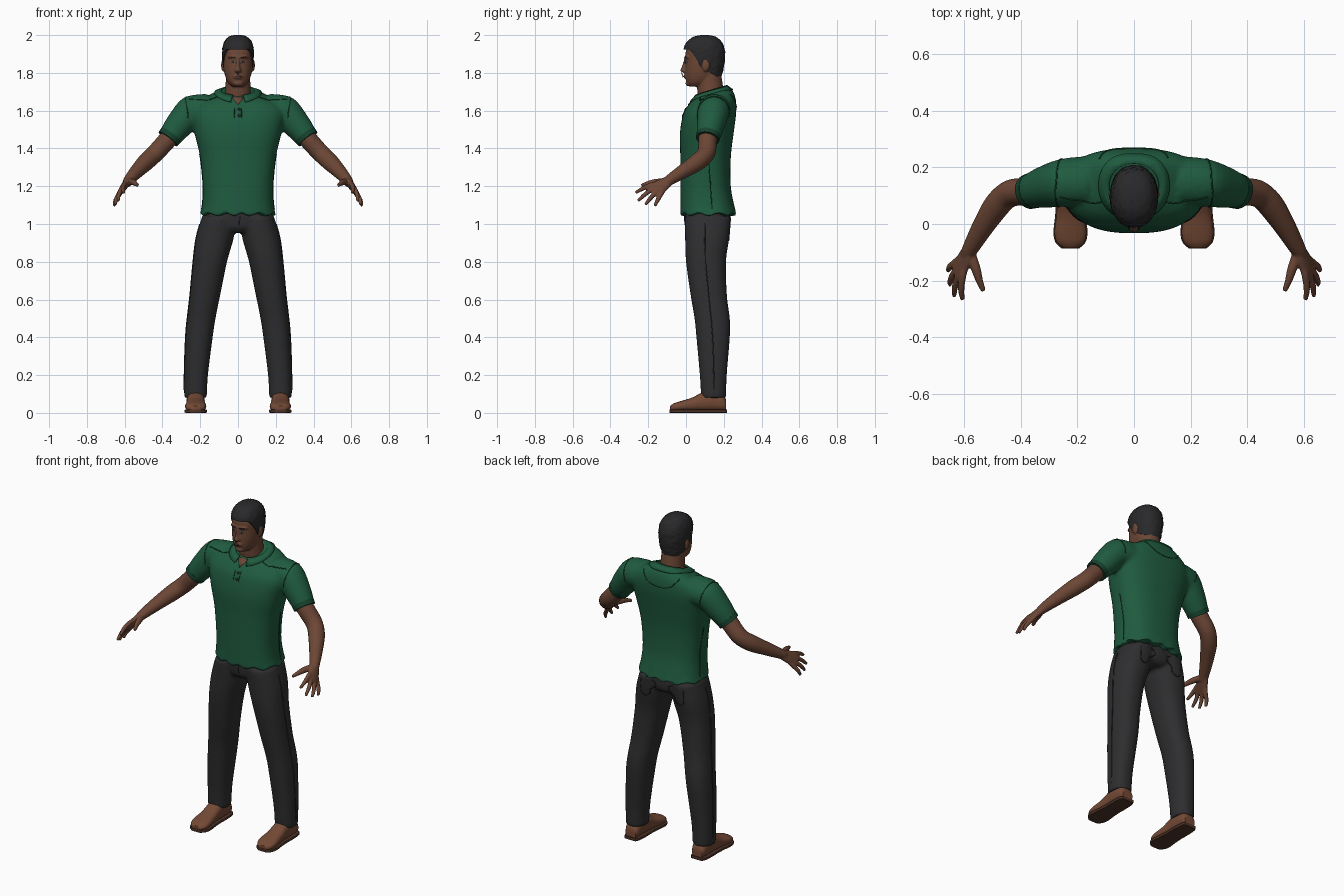
import bpy, bmesh, math, random
from math import sin, cos, pi
from mathutils import Vector, Matrix
from mathutils.bvhtree import BVHTree

random.seed(4)
if "Cube" in bpy.data.objects:
    bpy.data.objects.remove(bpy.data.objects["Cube"])


def material(name, *rgb):
    mat = bpy.data.materials.new(name)
    mat.use_nodes = True
    mat.diffuse_color = (*rgb, 1)
    mat.node_tree.nodes["Principled BSDF"].inputs["Base Color"].default_value = (*rgb, 1)
    return mat


skin = material("brown skin", .15, .062, .036)
lip = material("dark lip", .09, .035, .026)
green = material("green cotton", .014, .105, .05)
dark_green = material("dark green trim", .008, .055, .027)
charcoal = material("charcoal denim", .027, .027, .029)
black = material("black hair", .022, .022, .024)
leather = material("tan leather", .175, .068, .036)
sole_brown = material("dark brown sole", .075, .032, .02)
eye_grey = material("eye white", .3, .28, .26)


def blend(a, b, c, d, t):
    return b + .5 * t * (c - a + t * (2 * a - 5 * b + 4 * c - d + t * (3 * (b - c) + d - a)))


def loft(bm, rings, power=2, seg=32, steps=5):
    """Skin smoothly interpolated rings, each a (centre, u axis, v axis)."""
    last, full = len(rings) - 1, []
    for i in range(last):
        near = [rings[min(max(i + k, 0), last)] for k in (-1, 0, 1, 2)]
        for k in range(steps):
            full.append([blend(*[r[j] for r in near], k / steps) for j in range(3)])
    full.append(rings[last])
    rows = []
    for centre, u, v in full:
        row = []
        for k in range(seg):
            c, s = cos(2 * pi * k / seg), sin(2 * pi * k / seg)
            c, s = [math.copysign(abs(w) ** (2 / power), w) for w in (c, s)]
            row.append(bm.verts.new(centre + u * c + v * s))
        rows.append(row)
    for low, high in zip(rows, rows[1:]):
        for k in range(seg):
            n = (k + 1) % seg
            bm.faces.new((low[k], low[n], high[n], high[k]))
    bm.faces.new(rows[0][::-1])
    bm.faces.new(rows[-1])


def level(z, half, front, back, x=0, tilt=0):
    return (Vector((x, (front + back) / 2, z)), Vector((half, 0, 0)),
            Vector((0, (back - front) / 2, tilt)))


def upright(x, y, half, low, high):
    return (Vector((x, y, (low + high) / 2)), Vector((half, 0, 0)),
            Vector((0, 0, (high - low) / 2)))


def tube(bm, points, radii, seg=20, steps=4):
    rings, last = [], len(points) - 1
    for i, p in enumerate(points):
        turn = (points[min(i + 1, last)] - points[max(i - 1, 0)]).to_track_quat('Z', 'Y')
        rings.append((p, turn @ Vector((radii[i], 0, 0)), turn @ Vector((0, radii[i], 0))))
    loft(bm, rings, seg=seg, steps=steps)


def path(side, *points):
    return [Vector((side * x, y, z)) for x, y, z in points]


def ball(bm, centre, size):
    bmesh.ops.create_uvsphere(bm, u_segments=20, v_segments=12, radius=1,
                              matrix=Matrix.LocRotScale(Vector(centre), None, Vector(size)))


def finish(bm, name, mat, voxel=0):
    """Make an object; a voxel size fuses its overlapping volumes softly."""
    bmesh.ops.recalc_face_normals(bm, faces=bm.faces)
    mesh = bpy.data.meshes.new(name)
    bm.to_mesh(mesh)
    bm.free()
    ob = bpy.data.objects.new(name, mesh)
    bpy.context.collection.objects.link(ob)
    if voxel:
        fuse = ob.modifiers.new("fuse", 'REMESH')
        fuse.mode, fuse.voxel_size = 'VOXEL', voxel
        soften = ob.modifiers.new("soften", 'SMOOTH')
        soften.factor, soften.iterations = .5, 5
        graph = bpy.context.evaluated_depsgraph_get()
        mesh = bpy.data.meshes.new_from_object(ob.evaluated_get(graph))
        ob.modifiers.clear()
        ob.data = mesh
    mesh.materials.clear()
    mesh.materials.append(mat)
    mesh.shade_smooth()
    mesh.set_sharp_from_angle(angle=math.radians(50))
    return ob


def surface(ob):
    bm = bmesh.new()
    bm.from_mesh(ob.data)
    return BVHTree.FromBMesh(bm)


def stick(tree, p, lift):
    spot, normal, _, _ = tree.find_nearest(Vector(p))
    return spot + normal * lift


def patch(name, tree, outline, mat, lift=.003):
    bm = bmesh.new()
    rim = [bm.verts.new(stick(tree, p, lift)) for p in outline]
    hub = bm.verts.new(stick(tree, sum((Vector(p) for p in outline), Vector()) / len(outline), lift))
    for a, b in zip(rim, rim[1:] + rim[:1]):
        bm.faces.new((a, b, hub))
    if sum(f.calc_area() * (f.normal_update() or f.normal.y) for f in bm.faces) > 0:
        bmesh.ops.reverse_faces(bm, faces=bm.faces)
    ob = finish(bm, name, mat)
    ob.modifiers.new("thickness", 'SOLIDIFY').thickness = .004


def oval(x, y, z, w, h, slope=0):
    return [(x + w * cos(a), y, z + h * sin(a) + slope * w * cos(a))
            for a in (2 * pi * k / 16 for k in range(16))]


def seam(name, tree, points, mat, radius=.0028):
    n, line = len(points) - 1, []
    for i in range(n):
        near = [points[min(max(i + k, 0), n)] for k in (-1, 0, 1, 2)]
        line += [stick(tree, blend(*near, k / 8), .0005) for k in range(8)]
    bm = bmesh.new()
    tube(bm, line, [radius] * len(line), seg=6, steps=1)
    finish(bm, name, mat)


# Shirt: torso and sleeves fused, with a wavy hem
bm = bmesh.new()
loft(bm, [level(1.05, .2, -.03, .267), level(1.1, .19, -.03, .255), level(1.2, .186, -.03, .237),
          level(1.35, .2, -.03, .237), level(1.48, .23, -.032, .252), level(1.58, .25, -.015, .265),
          level(1.64, .22, .012, .265, tilt=.01), level(1.68, .15, .04, .25, tilt=.02),
          level(1.705, .09, .06, .22, tilt=.03)], power=2.5, seg=48)
for s in (1, -1):
    tube(bm, path(s, (.16, .15, 1.6), (.25, .145, 1.593), (.315, .13, 1.52), (.368, .115, 1.452)),
         [.09, .085, .074, .06])
shirt = finish(bm, "shirt", green, .009)
for v in shirt.data.vertices:
    if v.co.z < 1.1:
        v.co.z += .007 * sin(11 * math.atan2(v.co.x, v.co.y - .12)) * (1.1 - v.co.z) / .05
cloth = surface(shirt)

# Collar: folded band open at the front
bm = bmesh.new()
rows = []
for k in range(33):
    a = .32 + (2 * pi - .64) * k / 32
    top = Vector((.09 * sin(a), .132 - .085 * cos(a), 1.71 - .026 * cos(a)))
    drop = Vector((.122 * sin(a), .135 - .125 * cos(a), 1.685 - .035 * cos(a)))
    rows.append([bm.verts.new(p) for p in (top, stick(cloth, drop, .007))])
for a, b in zip(rows, rows[1:]):
    bm.faces.new((a[0], b[0], b[1], a[1]))
collar = finish(bm, "collar", green)
collar.modifiers.new("thickness", 'SOLIDIFY').thickness = .01
patch("throat", cloth, [(-.035, .04, 1.69), (.035, .04, 1.69), (0, 0, 1.64)], skin)
for i, z in enumerate((1.622, 1.578)):
    patch(f"button_{i}", cloth, oval(.006, -.03, z, .008, .008), black, .004)

# Shirt seams and sleeve cuffs
for s, side in ((1, "left"), (-1, "right")):
    seam(side + "_shoulder_seam", cloth, path(s, (.1, .07, 1.7), (.18, .06, 1.68), (.27, .09, 1.67)), dark_green)
    seam(side + "_armhole_seam", cloth, path(s, (.26, .04, 1.56), (.28, .09, 1.66), (.28, .16, 1.69),
                                             (.27, .23, 1.64), (.25, .26, 1.55)), dark_green)
    seam(side + "_side_seam", cloth, path(s, (.21, .14, 1.08), (.2, .13, 1.22), (.22, .12, 1.38)), dark_green)
    seam(side + "_placket_seam", cloth, path(s, (.02, -.03, 1.64), (.018, -.04, 1.56)), dark_green, .002)
    bm = bmesh.new()
    tube(bm, path(s, (.354, .119, 1.471), (.37, .114, 1.45)), [.064, .062], seg=32)
    finish(bm, side + "_sleeve_cuff", dark_green)
seam("back_yoke_seam", cloth, path(1, (-.13, .24, 1.7), (-.08, .27, 1.64), (0, .29, 1.62),
                                   (.08, .27, 1.64), (.13, .24, 1.7)), dark_green)

# Trousers: two legs and hips fused
bm = bmesh.new()
for s in (1, -1):
    loft(bm, [level(.08, .06, .08, .212, s * .225), level(.2, .063, .073, .216, s * .222),
              level(.4, .072, .055, .232, s * .206), level(.5, .075, .045, .232, s * .194),
              level(.62, .08, .025, .217, s * .175), level(.8, .09, 0, .212, s * .148),
              level(.93, .1, -.005, .23, s * .122), level(1.04, .09, -.008, .24, s * .1)], power=2.3)
loft(bm, [level(.955, .1, .02, .21), level(.99, .18, -.004, .235), level(1.09, .175, -.01, .23)])
trousers = finish(bm, "trousers", charcoal, .01)
denim = surface(trousers)
for s, side in ((1, "left"), (-1, "right")):
    seam(side + "_leg_seam", denim, path(s, (.29, .15, .12), (.29, .14, .4), (.27, .12, .62),
                                         (.25, .1, .85), (.22, .1, 1.02)), black)
    seam(side + "_back_pocket", denim, path(s, (.055, .3, 1.02), (.06, .3, .93), (.11, .3, .905),
                                            (.155, .3, .93), (.165, .28, 1.02)), black)
seam("fly_seam", denim, path(1, (.012, -.05, 1.04), (.01, -.04, .98)), black)

# Shoes
shape = [(.213, .034, .07), (.19, .044, .1), (.13, .048, .118), (.08, .047, .105), (.03, .05, .08),
         (-.03, .056, .062), (-.065, .048, .05), (-.085, .026, .036)]
for s, side in ((1, "left"), (-1, "right")):
    bm = bmesh.new()
    loft(bm, [upright(s * .224, y, w, .008, top) for y, w, top in shape], power=2.4)
    finish(bm, side + "_shoe", leather)
    bm = bmesh.new()
    loft(bm, [upright(s * .224, y * 1.02, w + .004, 0, .018) for y, w, top in shape], power=8)
    finish(bm, side + "_sole", sole_brown)

# Arms with palms, fingers and thumbs
fingers = [((.604, -.185, 1.207), (.605, -.267, 1.165)), ((.617, -.178, 1.186), (.634, -.255, 1.122)),
           ((.626, -.16, 1.167), (.65, -.215, 1.102)), ((.63, -.135, 1.153), (.656, -.165, 1.095))]
for s, side in ((1, "left"), (-1, "right")):
    bm = bmesh.new()
    tube(bm, path(s, (.31, .13, 1.53), (.37, .115, 1.45), (.435, .108, 1.378), (.48, .07, 1.335),
                  (.53, -.005, 1.285), (.576, -.085, 1.234), (.59, -.11, 1.215)),
         [.05, .05, .048, .047, .039, .029, .024])
    across, wrist, knuckle = path(s, (.32, .7, -.64), (.577, -.085, 1.233), (.62, -.168, 1.178))
    thick = across.cross(knuckle - wrist).normalized()
    loft(bm, [(wrist.lerp(knuckle, t), across * w, thick * h)
              for t, w, h in ((0, .026, .022), (.5, .038, .019), (1, .042, .014), (1.15, .036, .01))])
    for root, tip in fingers:
        a, b = path(s, root, tip)
        tube(bm, [a.lerp(wrist, .3), a, a.lerp(b, .55) + Vector((s * .005, 0, .003)), b],
             [.012, .0125, .0115, .008])
    tube(bm, path(s, (.578, -.1, 1.225), (.557, -.16, 1.222), (.545, -.2, 1.215), (.531, -.236, 1.204)),
         [.018, .017, .013, .009])
    finish(bm, side + "_arm", skin, .0045)

# Head, neck, nose and ears fused
bm = bmesh.new()
loft(bm, [level(1.6, .085, .08, .21), level(1.7, .068, .06, .2), level(1.8, .064, .06, .185)])
loft(bm, [level(1.728, .03, .02, .08), level(1.748, .052, .004, .13), level(1.78, .067, -.002, .16),
          level(1.82, .075, -.004, .18), level(1.87, .078, -.002, .19), level(1.92, .076, 0, .19),
          level(1.96, .06, .03, .17), level(1.985, .035, .06, .14)], power=2.2)
loft(bm, [level(1.882, .008, -.009, .03), level(1.835, .011, -.022, .03),
          level(1.812, .019, -.031, .03), level(1.8, .014, -.014, .03)])
ball(bm, (0, .012, 1.884), (.056, .021, .011))
ball(bm, (0, .004, 1.781), (.028, .018, .015))
ball(bm, (0, .014, 1.745), (.028, .017, .016))
for s in (1, -1):
    ball(bm, (s * .078, .105, 1.84), (.012, .021, .033))
head = finish(bm, "head", skin, .005)
face = surface(head)

# Facial details
patch("mouth", face, oval(0, -.03, 1.781, .025, .008), lip, .002)
for s, side in ((1, "left"), (-1, "right")):
    patch(side + "_eye", face, oval(s * .033, -.02, 1.858, .013, .006), eye_grey, .002)
    patch(side + "_iris", face, oval(s * .033, -.02, 1.858, .006, .006), black, .004)
    patch(side + "_eyebrow", face, oval(s * .035, -.03, 1.882, .021, .005, s * .12), black, .002)

# Hair: cropped cap whose lower edge is clamped to the hairline
bm = bmesh.new()
loft(bm, [level(1.735, .03, .04, .15), level(1.755, .06, .004, .178), level(1.785, .073, -.005, .188),
          level(1.83, .08, -.01, .2), level(1.89, .084, -.011, .207), level(1.94, .081, -.01, .201),
          level(1.975, .066, .015, .18), level(1.993, .045, .045, .153), level(2, .02, .08, .12)],
     power=2.2, seg=56, steps=6)
for v in bm.verts:
    y = v.co.y
    hairline = 1.925 - 1.5 * max(0, y - .02) if y < .075 else 1.83 - .55 * (y - .075)
    if v.co.z > hairline + .01:
        v.co += Vector((v.co.x, y - .1, 0)).normalized() * random.uniform(-.003, .002)
    v.co.z = max(v.co.z, hairline)
finish(bm, "hair", black)
